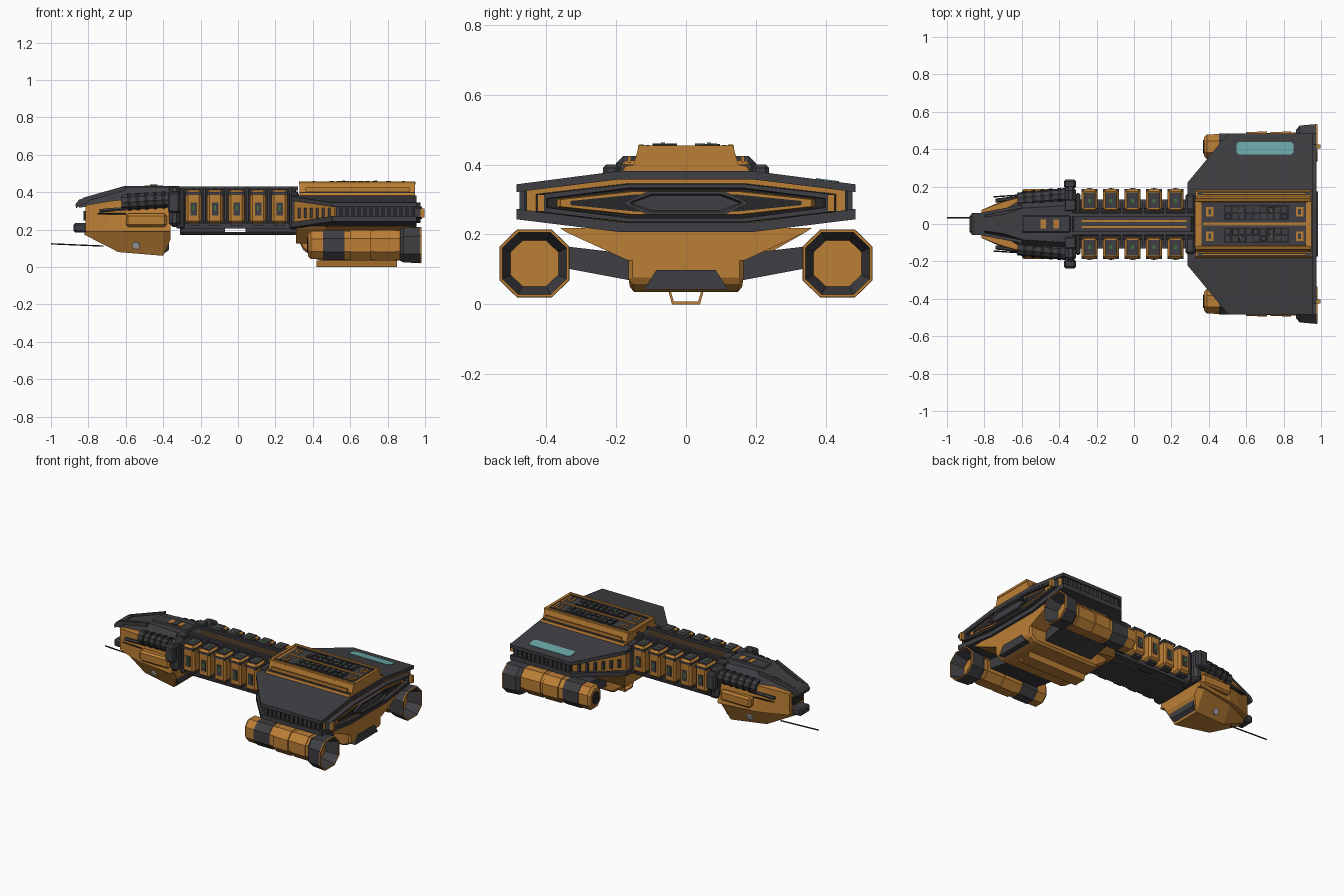
import bpy, bmesh, math, random
from mathutils import Vector

random.seed(4)
COL = {"orange": (0.50, 0.21, 0.036), "dark grey": (0.05, 0.049, 0.056), "black": (0.022, 0.022, 0.025),
       "teal": (0.15, 0.39, 0.39), "pale grey": (0.55, 0.54, 0.52), "green": (0.05, 0.17, 0.05)}
MAT = {}
for n, c in COL.items():
    MAT[n] = bpy.data.materials.new(n)
    MAT[n].diffuse_color = (*c, 1)
O, D, K = "orange", "dark grey", "black"


def loft(name, rings, mat, caps=True, bevel=0):
    """Skin a list of equal-length rings into one flat-shaded solid."""
    bm = bmesh.new()
    vs = [[bm.verts.new(p) for p in r] for r in rings]
    n = len(rings[0])
    for a, b in zip(vs, vs[1:]):
        for i in range(n):
            bm.faces.new((a[i], a[(i + 1) % n], b[(i + 1) % n], b[i]))
    if caps:
        bm.faces.new(vs[0][::-1])
        bm.faces.new(vs[-1])
    bmesh.ops.recalc_face_normals(bm, faces=bm.faces)
    me = bpy.data.meshes.new(name)
    bm.to_mesh(me)
    bm.free()
    me.materials.append(MAT[mat])
    ob = bpy.data.objects.new(name, me)
    bpy.context.collection.objects.link(ob)
    if bevel:
        m = ob.modifiers.new("bevel", 'BEVEL')
        m.width, m.segments = bevel, 1
    return ob


def box(name, x, y, z, mat, bevel=0):
    return loft(name, [[(x[0], y[0], k), (x[1], y[0], k), (x[1], y[1], k), (x[0], y[1], k)] for k in z], mat, True, bevel)


def prism_x(name, pts, x0, x1, mat, bevel=0):
    return loft(name, [[(x, y, z) for y, z in pts] for x in (x0, x1)], mat, True, bevel)


def prism_y(name, pts, y0, y1, mat, bevel=0):
    return loft(name, [[(x, y, z) for x, z in pts] for y in (y0, y1)], mat, True, bevel)


def trap(x, wt, wb, zt, zb):
    """Symmetric trapezoid ring across the ship."""
    return [(x, -wt, zt), (x, wt, zt), (x, wb, zb), (x, -wb, zb)]


def octagon(x, cy, cz, hy, hz, c=0.45):
    p = [(1, c), (c, 1), (-c, 1), (-1, c), (-1, -c), (-c, -1), (c, -1), (1, -c)]
    return [(x, cy + a * hy, cz + b * hz) for a, b in p]


def rod(name, a, b, r, mat, n=8):
    a, b = Vector(a), Vector(b)
    q = (b - a).to_track_quat('Z', 'Y')
    ring = [q @ Vector((r * math.cos(6.28319 * i / n), r * math.sin(6.28319 * i / n), 0)) for i in range(n)]
    return loft(name, [[p + v for v in ring] for p in (a, b)], mat)


# ---- aft wing: two crowned dark plates sandwiching an orange core ----
def crown(y):
    return 0.13 * max(0, abs(y) - 0.19)


def wing(name, sections, zt, zb, st, sb, mat):
    rings = []
    for x, w in sections:
        ys = [-w, -0.19, 0.19, w]
        rings.append([(x, y, zt + st * crown(y)) for y in ys] + [(x, y, zb + sb * crown(y)) for y in ys[::-1]])
    return loft(name, rings, mat)


PLAN = [(0.285, 0.22), (0.505, 0.485), (0.955, 0.485)]
wing("wing_top_plate", PLAN, 0.382, 0.358, -1, -0.95, D)
wing("wing_bottom_plate", PLAN, 0.235, 0.207, 1, 0.95, D)
wing("wing_core", [(0.30, 0.20), (0.515, 0.455), (0.945, 0.455)], 0.36, 0.23, -1, 1, O)
loft("wing_underside", [[(0.31, -0.2, z), (0.47, -w, z), (0.94, -w, z), (0.94, w, z), (0.47, w, z), (0.31, 0.2, z)]
                        for z, w in ((0.218, 0.36), (0.205, 0.34), (0.125, 0.165))], O)
for s in (-1, 1):
    box("wing_edge_rail", (0.52, 0.945), (s * 0.45, s * 0.462), (0.268, 0.33), K)
    for i in range(13):
        x = 0.525 + i * 0.032
        box("wing_edge_rib", (x, x + 0.02), (s * 0.455, s * 0.476), (0.262, 0.332), D)
    for i in range(6):   # ribs on the slanted front edges
        t = 0.12 + i * 0.15
        x, y = 0.30 + 0.215 * t, 0.20 + 0.255 * t
        box("wing_front_rib", (x - 0.006, x + 0.01), (s * (y - 0.015), s * (y + 0.01)), (0.262, 0.315), D)
loft("wing_marking", [[(x, y, 0.382 - crown(y) + h) for x, y in
     ((0.56, 0.372), (0.84, 0.372), (0.853, 0.385), (0.853, 0.425), (0.84, 0.438), (0.56, 0.438), (0.547, 0.425), (0.547, 0.385))]
     for h in (-0.002, 0.003)], "teal")


# ---- rear engine slot: nested lens-shaped frames ----
def lens(x, w, c, h, e):
    return [(x, -w, 0.29 - e), (x, -c, 0.29 - h), (x, c, 0.29 - h), (x, w, 0.29 - e),
            (x, w, 0.29 + e), (x, c, 0.29 + h), (x, -c, 0.29 + h), (x, -w, 0.29 + e)]


loft("rear_slot_frame", [lens(0.94, 0.43, 0.17, 0.056, 0.026), lens(0.975, 0.425, 0.17, 0.054, 0.024),
                         lens(0.975, 0.40, 0.165, 0.043, 0.013), lens(0.95, 0.395, 0.16, 0.04, 0.012)], D, False)
loft("rear_slot_back", [lens(0.945, 0.41, 0.16, 0.044, 0.014), lens(0.952, 0.41, 0.16, 0.044, 0.014)], K)
loft("rear_slot_liner", [lens(0.95, 0.37, 0.155, 0.035, 0.012), lens(0.968, 0.36, 0.15, 0.033, 0.01)], O)
loft("rear_slot_groove", [lens(0.95, 0.33, 0.15, 0.024, 0.006), lens(0.971, 0.33, 0.15, 0.024, 0.006)], K)
loft("rear_exhaust", [lens(0.95, 0.175, 0.11, 0.033, 0.004), lens(0.985, 0.175, 0.11, 0.033, 0.004),
                      lens(0.985, 0.16, 0.10, 0.026, 0.003), lens(0.975, 0.15, 0.095, 0.022, 0.002)], D)
for s in (-1, 1):
    box("rear_slot_end_block", (0.94, 0.997), (s * 0.405, s * 0.425), (0.266, 0.314), O)

# ---- top deck block with machinery ----
prism_x("deck_block", [(-0.185, 0.372), (-0.175, 0.395), (-0.15, 0.40), (-0.137, 0.447), (0.137, 0.447),
                       (0.15, 0.40), (0.175, 0.395), (0.185, 0.372)], 0.33, 0.945, O)
box("deck_bed", (0.36, 0.92), (-0.112, 0.112), (0.444, 0.449), D)
for s in (-1, 1):
    box("deck_rail", (0.325, 0.948), (s * 0.118, s * 0.138), (0.44, 0.458), O, 0.004)
    box("deck_gutter", (0.34, 0.94), (s * 0.154, s * 0.17), (0.39, 0.401), D)
    box("deck_side_pipe", (0.36, 0.92), (s * 0.158, s * 0.168), (0.405, 0.425), O)
    box("machine_bed", (0.48, 0.83), (s * 0.022, s * 0.102), (0.444, 0.452), K)
    box("machine_gantry", (0.36, 0.92), (s * 0.104, s * 0.114), (0.444, 0.456), D)
    for i in range(9):
        for j in range(2):
            x, y = 0.488 + i * 0.038, 0.026 + j * 0.038
            h = random.uniform(0.454, 0.461)
            box("machine_unit", (x, x + random.uniform(0.022, 0.034)), (s * y, s * (y + random.uniform(0.024, 0.034))), (0.447, h), D)
    for x in (0.56, 0.73):
        box("machine_light", (x, x + 0.012), (s * 0.06, s * 0.072), (0.45, 0.463), "green")
    for x in (0.385, 0.865):
        box("deck_hatch", (x, x + 0.04), (s * 0.04, s * 0.09), (0.446, 0.456), O)
        box("deck_hatch_vent", (x + 0.012, x + 0.028), (s * 0.05, s * 0.08), (0.45, 0.459), D)
for x in (0.325, 0.93):
    box("deck_end_lip", (x, x + 0.018), (-0.137, 0.137), (0.44, 0.455), O)
box("deck_centre_channel", (0.37, 0.92), (-0.008, 0.008), (0.444, 0.453), O)

# ---- lower aft hull ----
loft("lower_hull", [trap(0.31, 0.15, 0.15, 0.2, 0.17), trap(0.35, 0.165, 0.15, 0.2, 0.09), trap(0.43, 0.167, 0.16, 0.2, 0.035),
                    trap(0.89, 0.167, 0.16, 0.2, 0.035), trap(0.94, 0.167, 0.165, 0.2, 0.065)], O, True, 0.012)
prism_x("hull_rear_panel", [(-0.12, 0.043), (0.12, 0.043), (0.085, 0.098), (-0.085, 0.098)], 0.88, 0.945, D)
prism_x("keel_skid", [(-0.05, 0.036), (-0.04, 0), (0.04, 0), (0.05, 0.036), (0.043, 0.036), (0.035, 0.008),
                      (-0.035, 0.008), (-0.043, 0.036)], 0.42, 0.85, O)

# ---- engine pods on struts ----
for s in (-1, 1):
    cy, cz, cn = s * 0.415, 0.117, s * 0.434
    loft("engine_pod", [octagon(0.375, s * 0.413, cz, 0.05, 0.06), octagon(0.39, s * 0.413, cz, 0.066, 0.075),
                        octagon(0.89, s * 0.42, cz, 0.07, 0.078)], O)
    loft("pod_intake", [octagon(0.37, s * 0.413, cz, 0.035, 0.04), octagon(0.38, s * 0.413, cz, 0.035, 0.04)], K)
    loft("pod_band", [octagon(0.455, cy, cz, 0.07, 0.079), octagon(0.57, cy, cz, 0.07, 0.079)], D)
    for x in (0.60, 0.73):
        loft("pod_collar", [octagon(x, s * 0.419, cz, 0.072, 0.081), octagon(x + 0.11, s * 0.421, cz, 0.074, 0.081)], O)
    loft("nozzle", [octagon(0.865, s * 0.425, cz, 0.076, 0.083, 0.5), octagon(0.885, cn, cz, 0.092, 0.092, 0.5),
                    octagon(0.974, cn, cz, 0.1, 0.097, 0.5)], D, False)
    loft("nozzle_rim", [octagon(0.973, cn, cz, 0.1, 0.097, 0.5), octagon(0.98, cn, cz, 0.099, 0.096, 0.5),
                        octagon(0.98, cn, cz, 0.092, 0.089, 0.5), octagon(0.968, cn, cz, 0.09, 0.087, 0.5)], O, False)
    loft("nozzle_liner", [octagon(0.979, cn, cz, 0.092, 0.089, 0.5), octagon(0.895, cn, cz, 0.068, 0.065, 0.5)], D, False)
    loft("nozzle_core", [octagon(0.888, cn, cz, 0.07, 0.067, 0.5), octagon(0.896, cn, cz, 0.07, 0.067, 0.5)], O)
    loft("strut", [[(0.47, s * y, a), (0.82, s * y, a), (0.82, s * y, b), (0.47, s * y, b)]
                   for y, a, b in ((0.14, 0.065, 0.142), (0.38, 0.11, 0.17))], D)

# ---- middle spine with cargo containers ----
box("spine_core", (-0.33, 0.32), (-0.085, 0.085), (0.205, 0.405), K)
box("spine_belly", (-0.31, 0.31), (-0.10, 0.10), (0.17, 0.188), D, 0.006)
for a, b in ((-0.31, -0.07), (0.04, 0.31)):
    box("belly_link", (a, b), (-0.085, 0.085), (0.18, 0.21), D)
box("spine_roof", (-0.33, 0.31), (-0.062, 0.062), (0.40, 0.418), D, 0.005)
for s in (-1, 1):
    box("spine_stripe", (-0.28, 0.28), (s * 0.012, s * 0.022), (0.41, 0.423), O)
    box("spine_rail", (-0.33, 0.32), (s * 0.04, s * 0.058), (0.41, 0.43), D)
    box("lower_side_rail", (-0.31, 0.31), (s * 0.08, s * 0.13), (0.205, 0.235), D)
    for i in range(5):
        x = -0.238 + i * 0.115
        box("container", (x - 0.042, x + 0.042), (s * 0.066, s * 0.186), (0.235, 0.412), O, 0.012)
        box("container_top_panel", (x - 0.03, x + 0.03), (s * 0.085, s * 0.168), (0.408, 0.418), D)
        box("container_top_light", (x - 0.008, x + 0.008), (s * 0.116, s * 0.134), (0.415, 0.42), "green")
        box("container_lid", (x - 0.043, x + 0.043), (s * 0.08, s * 0.187), (0.385, 0.4), D)
        box("container_side_panel", (x - 0.016, x + 0.018), (s * 0.18, s * 0.19), (0.275, 0.345), D)
        box("container_side_light", (x - 0.006, x + 0.006), (s * 0.188, s * 0.192), (0.302, 0.328), "green")
        box("container_foot", (x - 0.03, x + 0.03), (s * 0.1, s * 0.17), (0.222, 0.24), D)
        box("spine_clamp", (x + 0.05, x + 0.064), (s * 0.05, s * 0.11), (0.24, 0.425), D)
box("aft_bulkhead", (0.275, 0.325), (-0.16, 0.16), (0.2, 0.40), D, 0.01)

# ---- collar behind the head ----
box("collar", (-0.37, -0.31), (-0.2, 0.2), (0.215, 0.425), D, 0.02)
box("collar_step", (-0.315, -0.285), (-0.165, 0.165), (0.2, 0.41), D, 0.01)
for s in (-1, 1):
    box("collar_ear", (-0.375, -0.31), (s * 0.19, s * 0.238), (0.29, 0.40), D, 0.01)
    box("collar_top_lug", (-0.37, -0.31), (s * 0.07, s * 0.13), (0.41, 0.432), D, 0.005)

# ---- head ----
loft("head_chin", [trap(-0.82, 0.055, 0.03, 0.215, 0.172), trap(-0.64, 0.135, 0.065, 0.215, 0.08),
                   trap(-0.40, 0.175, 0.10, 0.2, 0.06), trap(-0.36, 0.165, 0.13, 0.2, 0.15)], O)
loft("chin_rear_grill", [trap(-0.398, 0.11, 0.09, 0.135, 0.07), trap(-0.37, 0.12, 0.10, 0.14, 0.09)], D)
loft("head_hull", [trap(-0.815, 0.075, 0.075, 0.33, 0.19), trap(-0.70, 0.118, 0.125, 0.35, 0.19),
                   trap(-0.62, 0.14, 0.15, 0.36, 0.19), trap(-0.36, 0.15, 0.185, 0.36, 0.19)], O)
loft("head_roof", [trap(-0.85, 0.03, 0.045, 0.355, 0.318), trap(-0.70, 0.05, 0.08, 0.40, 0.33),
                   trap(-0.59, 0.085, 0.15, 0.427, 0.335), trap(-0.34, 0.1, 0.18, 0.427, 0.32)], D)
box("roof_ridge", (-0.60, -0.34), (-0.045, 0.045), (0.415, 0.434), D, 0.006)
box("roof_ridge_plate", (-0.50, -0.40), (-0.025, 0.025), (0.428, 0.437), O)
box("roof_ridge_unit", (-0.47, -0.43), (-0.03, 0.03), (0.43, 0.44), D)
box("nose_block", (-0.88, -0.79), (-0.05, 0.05), (0.185, 0.235), D, 0.01)
box("nose_window", (-0.825, -0.80), (-0.05, 0.05), (0.25, 0.30), K)
prism_y("brow_hook", [(-0.865, 0.315), (-0.84, 0.33), (-0.80, 0.345), (-0.80, 0.375), (-0.85, 0.36), (-0.87, 0.335)], -0.06, 0.06, D)
for s in (-1, 1):
    loft("brow_rail", [[(x, s * a, z), (x, s * (a + 0.018), z), (x, s * (a + 0.018), z - 0.025), (x, s * a, z - 0.025)]
                       for x, a, z in ((-0.83, 0.04, 0.37), (-0.60, 0.085, 0.435))], D)
    rod("cheek_barrel", (-0.62, s * 0.125, 0.345), (-0.36, s * 0.15, 0.36), 0.043, D, 10)
    for i in range(5):
        x = -0.59 + i * 0.046
        rod("cheek_ring", (x, s * (0.129 + i * 0.004), 0.347 + i * 0.003), (x + 0.018, s * (0.13 + i * 0.004), 0.348 + i * 0.003), 0.048, K, 10)
    rod("cheek_gun", (-0.74, s * 0.125, 0.30), (-0.58, s * 0.145, 0.315), 0.011, D, 6)
    rod("side_aerial", (-0.75, s * 0.145, 0.285), (-0.60, s * 0.155, 0.285), 0.004, K, 5)
    box("cheek_slab", (-0.60, -0.38), (s * 0.13, s * 0.188), (0.215, 0.285), O, 0.012)
    # round marking lying on the sloped chin side
    c = Vector((-0.545, s * 0.106, 0.115))
    nrm = Vector((-0.17, s * 0.87, -0.46)).normalized()
    rod("chin_marking", c - nrm * 0.004, c + nrm * 0.005, 0.022, "pale grey", 8)
rod("nose_antenna", (-1.0, 0.033, 0.124), (-0.72, 0.033, 0.112), 0.004, K, 6)
